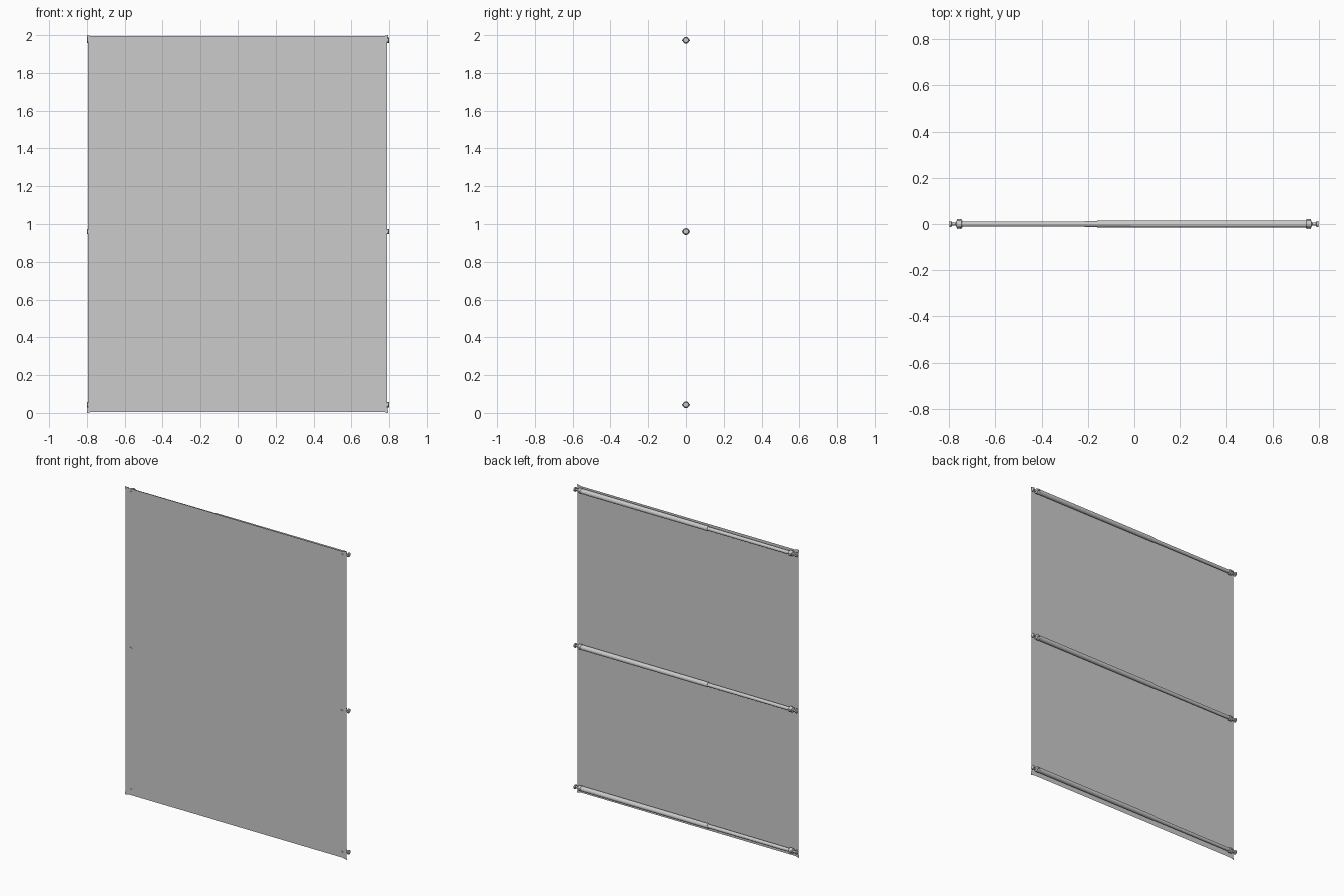
import bpy, bmesh, math
from mathutils import Matrix

cube = bpy.data.objects.get("Cube")
if cube:
    bpy.data.objects.remove(cube)


def make_material(name, rgb):
    mat = bpy.data.materials.new(name)
    mat.use_nodes = True
    mat.diffuse_color = (*rgb, 1)
    mat.node_tree.nodes["Principled BSDF"].inputs["Base Color"].default_value = (*rgb, 1)
    return mat


grey = make_material("light grey", (0.6, 0.6, 0.6))


def add_object(name, bm):
    mesh = bpy.data.meshes.new(name)
    bm.to_mesh(mesh)
    bm.free()
    mesh.materials.append(grey)
    obj = bpy.data.objects.new(name, mesh)
    bpy.context.collection.objects.link(obj)
    return obj


def lathe_x(bm, profile, z, sides=12):
    """Turn (x, radius) points around a horizontal axis at height z."""
    rings = []
    for x, r in profile:
        rings.append([bm.verts.new((x, r * math.cos(a), z + r * math.sin(a)))
                      for a in (math.tau * i / sides for i in range(sides))])
    for a, b in zip(rings, rings[1:]):
        for i in range(sides):
            j = (i + 1) % sides
            bm.faces.new((a[i], a[j], b[j], b[i]))
    bm.faces.new(rings[0])
    bm.faces.new(rings[-1])
    bmesh.ops.recalc_face_normals(bm, faces=bm.faces)


# Thin sheet whose edges are drawn in slightly between its pointed corners
sheet = bmesh.new()
corners = [(-0.8, 0), (0.795, 0), (0.795, 2), (-0.8, 2)]
outline = []
for i, (x, z) in enumerate(corners):
    sx, sz = (1 if x < 0 else -1), (1 if z < 1 else -1)
    side = (x + sx * 0.005, z + sz * 0.03)
    end = (x + sx * 0.03, z + sz * 0.006)
    outline += [side, (x, z), end] if i % 2 == 0 else [end, (x, z), side]
sheet.faces.new([sheet.verts.new((x, -0.018, z)) for x, z in outline])
add_object("sheet", sheet)

# Rods with end fittings behind the sheet
for level, z in (("lower", 0.043), ("middle", 0.96), ("upper", 1.973)):
    rod = bmesh.new()
    lathe_x(rod, [(-0.76, 0.011), (-0.16, 0.012), (-0.16, 0.015), (0.76, 0.016)], z)
    add_object(level + "_rod", rod)
    for side, s in (("right", -1), ("left", 1)):
        fitting = bmesh.new()
        lathe_x(fitting, [(s * 0.742, 0.014), (s * 0.748, 0.018), (s * 0.768, 0.016),
                          (s * 0.772, 0.006), (s * 0.789, 0.006),
                          (s * 0.79, 0.014), (s * 0.798, 0.014), (s * 0.8, 0.01)], z)
        add_object(f"{level}_{side}_fitting", fitting)
        # Cross bolt poking through the sheet
        bolt = bmesh.new()
        bmesh.ops.create_cone(bolt, cap_ends=True, segments=10, radius1=0.005,
                              radius2=0.005, depth=0.042,
                              matrix=Matrix.Translation((s * 0.757, 0, z))
                              @ Matrix.Diagonal((2, 1, 1, 1))
                              @ Matrix.Rotation(math.pi / 2, 4, "X"))
        add_object(f"{level}_{side}_bolt", bolt)
